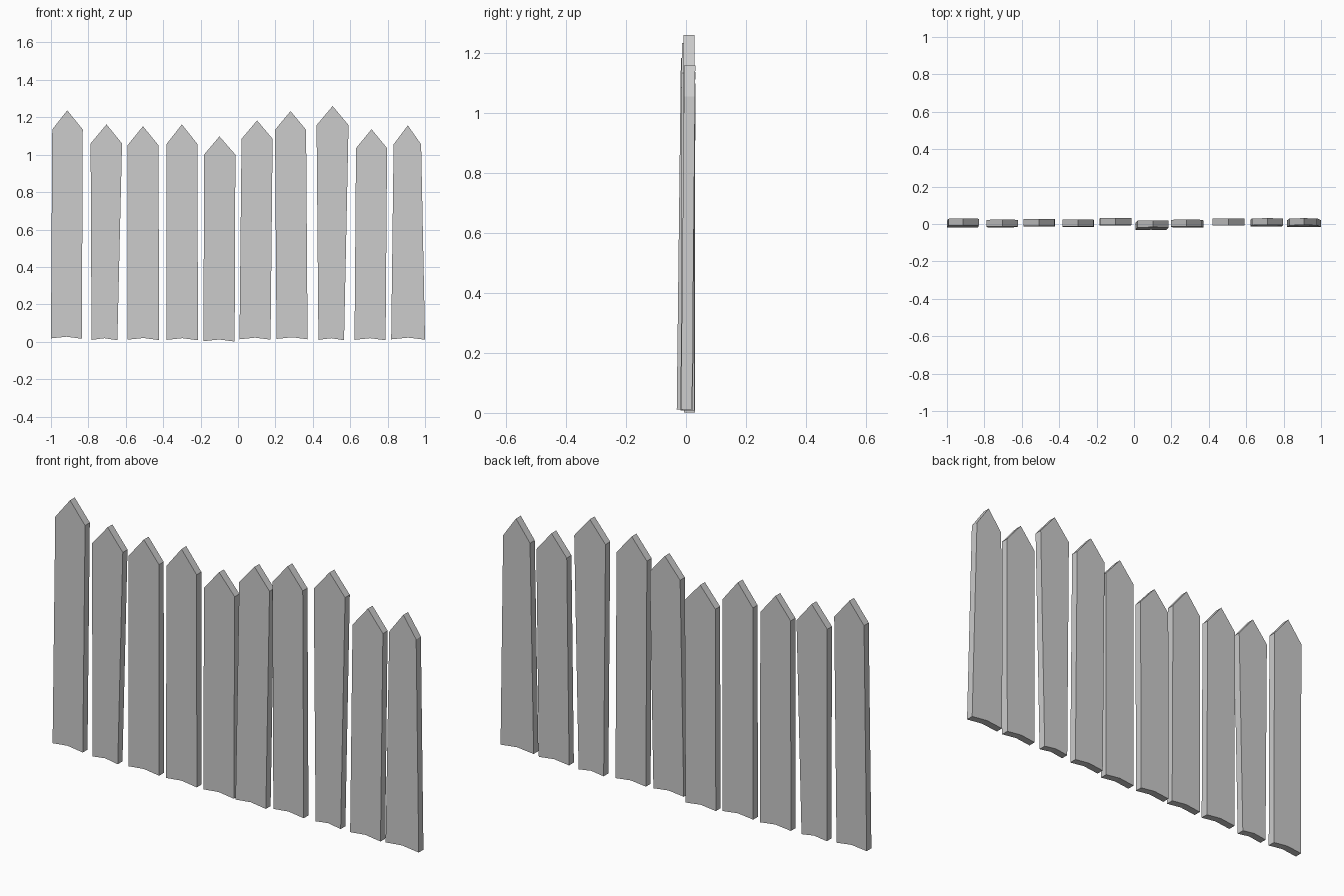
import bpy

# Per picket: bottom left/right x, shoulder left/right x, peak x,
# bottom z, shoulder z, peak z, front y at bottom, front y at top
PICKETS = [
    (-1.00, -0.835, -0.993, -0.83, -0.913, 0.018, 1.135, 1.237, -0.020, -0.008),
    (-0.783, -0.645, -0.788, -0.62, -0.703, 0.010, 1.060, 1.162, -0.018, -0.014),
    (-0.59, -0.422, -0.591, -0.425, -0.508, 0.011, 1.050, 1.152, -0.013, -0.010),
    (-0.382, -0.214, -0.382, -0.217, -0.300, 0.010, 1.057, 1.162, -0.016, -0.013),
    (-0.184, -0.018, -0.182, -0.014, -0.099, 0.003, 1.000, 1.098, -0.007, -0.006),
    (0.008, 0.174, 0.019, 0.185, 0.102, 0.013, 1.085, 1.183, -0.031, -0.017),
    (0.206, 0.372, 0.198, 0.364, 0.281, 0.015, 1.133, 1.233, -0.018, -0.014),
    (0.430, 0.567, 0.420, 0.591, 0.506, 0.010, 1.158, 1.260, -0.008, -0.008),
    (0.623, 0.789, 0.631, 0.797, 0.714, 0.010, 1.035, 1.136, -0.014, -0.006),
    (0.819, 1.00, 0.832, 0.979, 0.908, 0.013, 1.055, 1.157, -0.017, -0.006),
]
THICK = 0.037


def picket(i, bl, br, sl, sr, px, zb, zs, zp, yb, yt):
    # Pointed outline with a shallow notch at the foot, extruded along y
    outline = [(bl, zb), ((bl + br) / 2, zb + 0.009), (br, zb - 0.002),
               (sr, zs), (px, zp), (sl, zs)]

    def y_at(z):
        return yb + (yt - yb) * z / zp

    n = len(outline)
    verts = [(x, y_at(z) + d, z) for d in (0, THICK) for x, z in outline]
    faces = [tuple(range(n)), tuple(range(2 * n - 1, n - 1, -1))]
    faces += [(k, k + n, (k + 1) % n + n, (k + 1) % n) for k in range(n)]
    mesh = bpy.data.meshes.new(f"picket_{i}")
    mesh.from_pydata(verts, [], faces)
    bpy.context.collection.objects.link(bpy.data.objects.new(f"picket_{i}", mesh))


# Row of uneven boards
for i, p in enumerate(PICKETS, 1):
    picket(i, *p)
